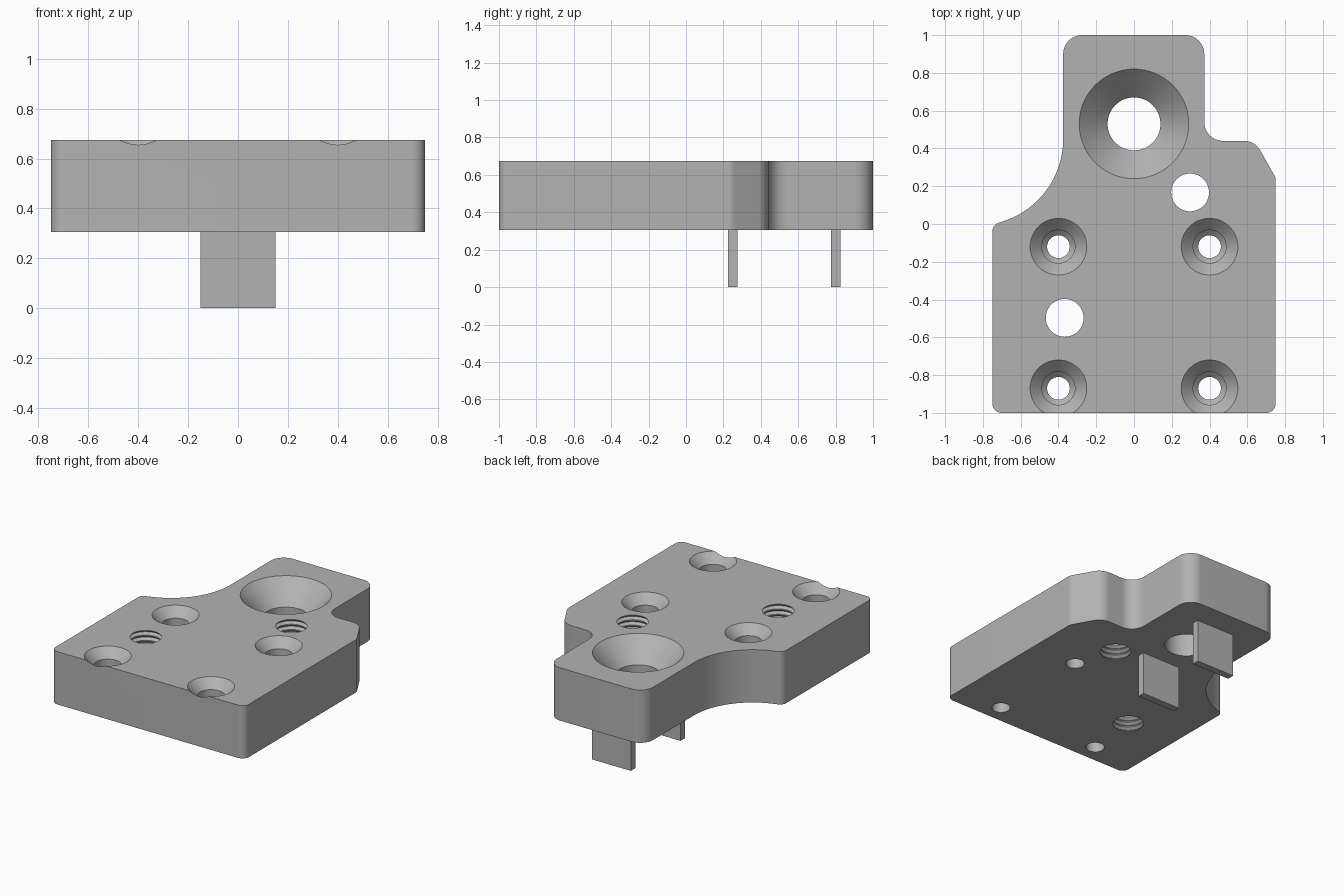
import bpy
import bmesh
from math import atan2, cos, sin, tan, pi
from mathutils import Vector

if "Cube" in bpy.data.objects:
    bpy.data.objects.remove(bpy.data.objects["Cube"])

BOTTOM, TOP = 0.305, 0.675

metal = bpy.data.materials.new("light grey metal")
grey = (0.45, 0.45, 0.45, 1)
metal.diffuse_color = grey
metal.use_nodes = True
metal.node_tree.nodes["Principled BSDF"].inputs["Base Color"].default_value = grey


def make_object(name, bm):
    bmesh.ops.recalc_face_normals(bm, faces=bm.faces)
    mesh = bpy.data.meshes.new(name)
    bm.to_mesh(mesh)
    bm.free()
    mesh.materials.append(metal)
    obj = bpy.data.objects.new(name, mesh)
    bpy.context.collection.objects.link(obj)
    return obj


def rounded_outline(corners, steps=16):
    """Replace every (x, y, radius) corner with a tangent arc."""
    points = []
    for i, (x, y, r) in enumerate(corners):
        p = Vector((x, y))
        a = (Vector(corners[i - 1][:2]) - p).normalized()
        b = (Vector(corners[(i + 1) % len(corners)][:2]) - p).normalized()
        half = a.angle(b) / 2
        centre = p + (a + b).normalized() * r / sin(half)
        start = p + a * r / tan(half) - centre
        end = p + b * r / tan(half) - centre
        a0 = atan2(start.y, start.x)
        sweep = (atan2(end.y, end.x) - a0 + pi) % (2 * pi) - pi
        for k in range(steps + 1):
            t = a0 + sweep * k / steps
            points.append(centre + Vector((cos(t), sin(t))) * r)
    return points


def lathe(name, x, y, profile, sides=64):
    """Closed round cutter from (radius, z) rings."""
    bm = bmesh.new()
    rings = [[bm.verts.new((x + r * cos(2 * pi * k / sides),
                            y + r * sin(2 * pi * k / sides), z))
              for k in range(sides)] for r, z in profile]
    for low, high in zip(rings, rings[1:]):
        for k in range(sides):
            n = (k + 1) % sides
            bm.faces.new((low[k], low[n], high[n], high[k]))
    bm.faces.new(rings[0])
    bm.faces.new(rings[-1])
    return make_object(name, bm)


# Plate body
corners = [
    (-0.75, -1, 0.05), (0.75, -1, 0.05), (0.75, 0.245, 0.05),
    (0.64, 0.44, 0.1), (0.372, 0.44, 0.1), (0.372, 1, 0.1),
    (-0.375, 1, 0.1), (-0.375, 0.108, 0.457), (-0.75, -0.003, 0.05),
]
bm = bmesh.new()
base = bm.faces.new([bm.verts.new((p.x, p.y, BOTTOM)) for p in rounded_outline(corners)])
top = bmesh.ops.extrude_face_region(bm, geom=[base])["geom"]
bmesh.ops.translate(bm, vec=(0, 0, TOP - BOTTOM),
                    verts=[v for v in top if isinstance(v, bmesh.types.BMVert)])
plate = make_object("plate", bm)

# Hole cutters: large countersink, four screw holes, two threaded holes
over = 0.02
cutters = [lathe("large_countersink", 0, 0.53, [
    (0.14, BOTTOM - over), (0.14, TOP - 0.15), (0.29 + over, TOP + over)], 96)]
for x in (-0.4, 0.4):
    for y in (-0.12, -0.87):
        cutters.append(lathe("screw_hole", x, y, [
            (0.06, BOTTOM - over), (0.06, 0.45), (0.0875, 0.475),
            (0.0875, TOP - 0.0625), (0.15 + over, TOP + over)]))
turns = 10
pitch = (TOP - BOTTOM) / turns
thread = [(0.1, BOTTOM - over)]
for i in range(turns):
    z = BOTTOM + i * pitch
    thread += [(0.1, z + pitch * 0.1), (0.118, z + pitch * 0.5), (0.1, z + pitch * 0.9)]
thread.append((0.1, TOP + over))
for x, y in ((0.297, 0.167), (-0.367, -0.497)):
    cutters.append(lathe("threaded_hole", x, y, thread))

# Cut the holes
bpy.context.view_layer.objects.active = plate
for cutter in cutters:
    cut = plate.modifiers.new("hole", "BOOLEAN")
    cut.operation = "DIFFERENCE"
    cut.solver = "EXACT"
    cut.object = cutter
    bpy.ops.object.modifier_apply(modifier=cut.name)
    bpy.data.objects.remove(cutter)

bpy.ops.object.select_all(action="DESELECT")
plate.select_set(True)
bpy.ops.object.shade_smooth_by_angle(angle=0.4)

# Locating tabs under the plate
for name, y in (("front_tab", 0.25), ("back_tab", 0.8)):
    bm = bmesh.new()
    bmesh.ops.create_cube(bm, size=1)
    bmesh.ops.scale(bm, vec=(0.3, 0.05, BOTTOM), verts=bm.verts)
    bmesh.ops.translate(bm, vec=(0, y, BOTTOM / 2), verts=bm.verts)
    make_object(name, bm)
